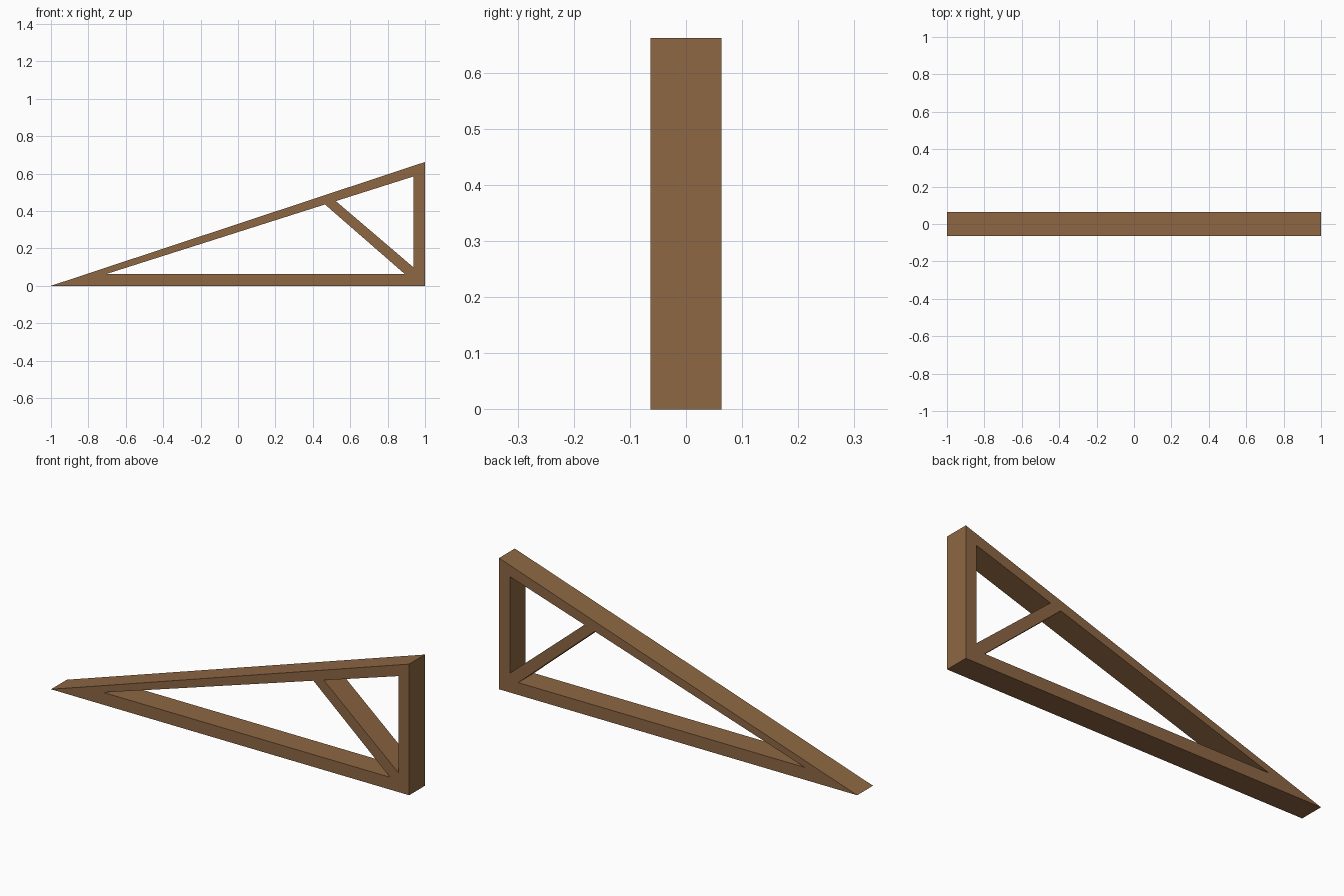
import bpy
import math

if "Cube" in bpy.data.objects:
    bpy.data.objects.remove(bpy.data.objects["Cube"])

HALF_DEPTH = 0.063

wood = bpy.data.materials.new("brown_wood")
wood.diffuse_color = (0.27, 0.135, 0.056, 1.0)
wood.use_nodes = True
wood.node_tree.nodes["Principled BSDF"].inputs["Base Color"].default_value = wood.diffuse_color

# Side profile: outer triangle, then the two openings beside the brace
outline = [(-1, 0), (1, 0), (1, 0.662)]
long_opening = [(-0.708, 0.062), (0.893, 0.062), (0.465, 0.435)]
short_opening = [(0.939, 0.098), (0.939, 0.585), (0.523, 0.453)]

# Filled curve extruded to the frame depth
curve = bpy.data.curves.new("truss_frame", "CURVE")
curve.dimensions = "2D"
curve.fill_mode = "BOTH"
curve.extrude = HALF_DEPTH
for points in (outline, long_opening, short_opening):
    spline = curve.splines.new("POLY")
    spline.points.add(len(points) - 1)
    for point, (x, z) in zip(spline.points, points):
        point.co = (x, z, 0, 1)
    spline.use_cyclic_u = True
curve.materials.append(wood)

# Stand the profile upright and turn it into a mesh
frame = bpy.data.objects.new("truss_frame", curve)
frame.rotation_euler.x = math.pi / 2
bpy.context.collection.objects.link(frame)
bpy.context.view_layer.objects.active = frame
frame.select_set(True)
bpy.ops.object.convert(target="MESH")
bpy.ops.object.transform_apply(rotation=True)

# Weld the caps to the sides and face everything outward
bpy.ops.object.mode_set(mode="EDIT")
bpy.ops.mesh.select_all(action="SELECT")
bpy.ops.mesh.remove_doubles(threshold=0.0001)
bpy.ops.mesh.normals_make_consistent(inside=False)
bpy.ops.object.mode_set(mode="OBJECT")
bpy.ops.object.shade_flat()
